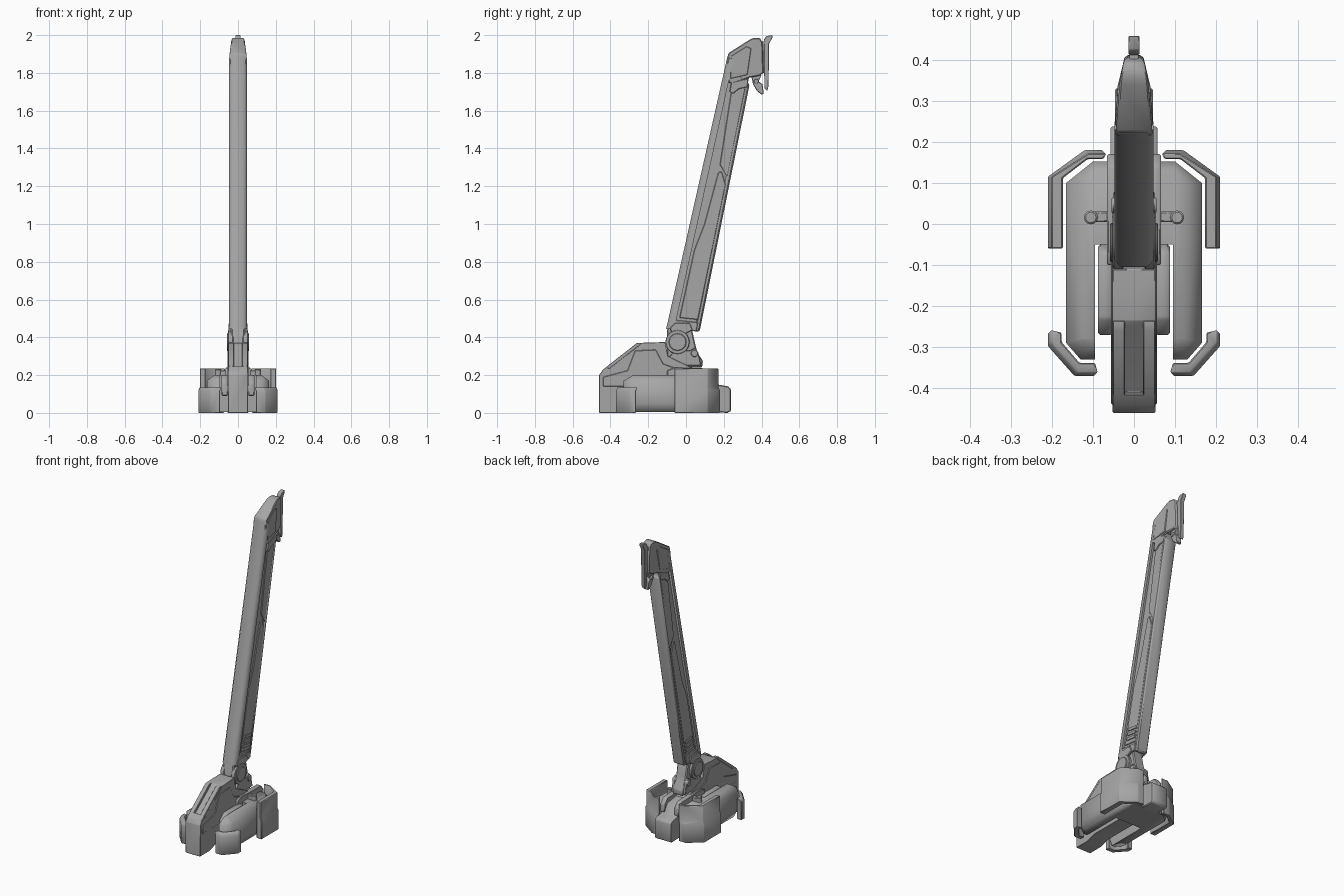
import bpy, bmesh, math
from mathutils import Vector

if "Cube" in bpy.data.objects:
    bpy.data.objects.remove(bpy.data.objects["Cube"])

# Dark metal used on every part
metal = bpy.data.materials.new("dark_metal")
metal.diffuse_color = (.38, .38, .38, 1)
metal.use_nodes = True
metal.node_tree.nodes["Principled BSDF"].inputs["Base Color"].default_value = metal.diffuse_color


def finish(name, bm, bevel=0.0):
    bmesh.ops.recalc_face_normals(bm, faces=bm.faces)
    me = bpy.data.meshes.new(name)
    bm.to_mesh(me)
    bm.free()
    me.materials.append(metal)
    ob = bpy.data.objects.new(name, me)
    bpy.context.collection.objects.link(ob)
    if bevel:
        m = ob.modifiers.new("bevel", 'BEVEL')
        m.width, m.segments, m.limit_method = bevel, 1, 'ANGLE'
        m.angle_limit = math.radians(35)
    bpy.ops.object.select_all(action='DESELECT')
    ob.select_set(True)
    bpy.context.view_layer.objects.active = ob
    bpy.ops.object.shade_smooth_by_angle(angle=math.radians(75))
    return ob


def loft(name, rings, bevel=0.0):
    """Closed solid through rings of equal point count."""
    bm = bmesh.new()
    vr = [[bm.verts.new(p) for p in r] for r in rings]
    n = len(vr[0])
    for a, b in zip(vr, vr[1:]):
        for i in range(n):
            bm.faces.new((a[i], a[(i + 1) % n], b[(i + 1) % n], b[i]))
    bm.faces.new(vr[0])
    bm.faces.new(vr[-1])
    return finish(name, bm, bevel)


def side(name, pts, x0, x1, bevel=0.004):
    """Side profile (y, z) extruded between x0 and x1."""
    return loft(name, [[(x, y, z) for y, z in pts] for x in (x0, x1)], bevel)


def side_pair(name, pts, x0, x1, bevel=0.003):
    for tag, s in (("right", 1), ("left", -1)):
        side(f"{name}_{tag}", pts, s * x0, s * x1, bevel)


def box(y0, y1, z0, z1):
    return [(y0, z0), (y1, z0), (y1, z1), (y0, z1)]


def drum(name, y, z, r, x0, x1, n=20, bevel=0.004):
    pts = [(y + r * math.cos(2 * math.pi * i / n), z + r * math.sin(2 * math.pi * i / n)) for i in range(n)]
    side(name, pts, x0, x1, bevel)


def drum_pair(name, y, z, r, x0, x1, n=20, bevel=0.003):
    for tag, s in (("right", 1), ("left", -1)):
        drum(f"{name}_{tag}", y, z, r, s * x0, s * x1, n, bevel)


def plan_pair(name, levels, bevel=0.003):
    """levels: list of (z, plan points), mirrored across x."""
    for tag, s in (("right", 1), ("left", -1)):
        loft(f"{name}_{tag}", [[(s * x, y, z) for x, y in pts] for z, pts in levels], bevel)


def shrink(pts, d, n):
    """Pull the first n (outer) plan points toward the middle."""
    return [(x - d, y - math.copysign(d, y) * (abs(y) > .17)) if i < n else (x, y)
            for i, (x, y) in enumerate(pts)]


# Hull: two halves with an open slot at the front
hull = [(0, .152), (.10, .152), (.165, .10), (.165, -.29), (.13, -.33), (.095, -.33), (.095, -.05), (0, -.05)]
low = [(x * (.9 if x > .1 else 1), y * .95 if y < -.1 else y) for x, y in hull]
top = [(min(x, .125), min(y, .13) if y > -.1 else max(y, -.28)) for x, y in hull]
plan_pair("hull", [(.004, low), (.05, hull), (.17, hull), (.20, top)], 0)

# Corner fenders
rear = [(.21, -.06), (.21, .115), (.12, .18), (.075, .18), (.075, .158), (.113, .158), (.173, .112), (.173, -.06)]
plan_pair("rear_fender", [(0, rear), (.12, rear), (.135, shrink(rear, .008, 4)), (.235, shrink(rear, .008, 4))])
front = [(.21, -.265), (.21, -.297), (.145, -.37), (.095, -.37), (.095, -.338), (.133, -.338), (.176, -.288), (.176, -.265)]
plan_pair("front_fender", [(0, front), (.115, front), (.135, shrink(front, .008, 4))])

# Wedge-shaped nose with a sunken channel on its slope
side("nose", [(-.46, 0), (-.46, .20), (-.44, .228), (-.415, .248), (-.41, .232), (-.25, .357), (-.235, .371),
              (-.11, .375), (-.095, .30), (.03, .24), (.06, .20), (.06, .02), (-.30, .02), (-.36, 0)], -.052, .052, .002)
side_pair("nose_slope_rail", [(-.418, .2465), (-.26, .37), (-.235, .3715), (-.25, .355), (-.41, .23)], .022, .0515, .002)
side_pair("nose_side_panel", [(-.44, .14), (-.44, .19), (-.31, .225), (-.27, .33), (-.16, .335), (-.12, .26),
                              (.02, .21), (.02, .14)], .05, .056)
side_pair("nose_side_pod", [(-.27, .09), (-.27, .16), (-.23, .20), (-.07, .20), (-.05, .17), (-.05, .09)], .052, .088, .006)

# Rear spine and deck
side("tail_block", [(.0, .01), (.22, 0), (.238, .01), (.238, .125), (.225, .14), (.17, .15), (.14, .20), (.0, .22)],
     -.057, .057, .005)
side_pair("deck_rail", [(-.10, .19), (-.10, .225), (-.06, .24), (.14, .235), (.17, .20), (.17, .15), (.10, .15)],
          .035, .066, .004)
side_pair("deck_cross_arm", box(.005, .03, .19, .225), .06, .105)

# Small capped studs on the deck
stud = [(.105 + .017 * math.cos(i * math.pi / 6), .016 + .017 * math.sin(i * math.pi / 6)) for i in range(12)]
plan_pair("deck_stud", [(.185, stud), (.232, stud)], .004)

# Turntable neck, pivot and bracket
side("neck", [(-.11, .24), (.085, .24), (.09, .275), (.06, .32), (.05, .36), (.03, .45), (.0, .49), (-.07, .49),
              (-.10, .44), (-.10, .33)], -.036, .036, .006)
side_pair("neck_bracket", [(-.10, .25), (-.10, .285), (-.06, .33), (.02, .33), (.045, .345), (.065, .32), (.08, .25)],
          .033, .05)
drum_pair("pivot_drum", -.045, .375, .064, .025, .052)
drum_pair("pivot_cap", -.045, .375, .047, .05, .059, 12)
drum_pair("rear_pin", .045, .315, .02, .03, .055, 10)
side_pair("pivot_lug", [(-.075, .42), (-.085, .45), (-.06, .475), (.02, .475), (.035, .44), (.0, .42)], .03, .05)

# Boom: helper maps (along, across) to the leaning, tapering side outline
A, B, C, D = (Vector(p) for p in ((-.105, .445), (.22, 1.89), (.072, .43), (.345, 1.78)))


def on_boom(t, s):
    p = A.lerp(B, t).lerp(C.lerp(D, t), s)
    return (p.x, p.y)


def strip(t0, t1, s0, s1):
    return [on_boom(t0, s0), on_boom(t0, s1), on_boom(t1, s1), on_boom(t1, s0)]


def boom_shape(*pts):
    return [on_boom(t, s) for t, s in pts]


side("boom_core", boom_shape((.02, .06), (.0, .4), (.02, .93), (1, .93), (1, .06)), -.034, .034, 0)
w = .047
ring = [(.0, .032), (.09, w), (.24, w), (.24, -w), (.09, -w), (.0, -.032)]
loft("boom_front_spar", [[(x, *on_boom(t, s)) for s, x in ring] for t in (0.0, 1.0)])
side("boom_rear_spar", strip(.0, .97, .84, 1.0), -.042, .042, .008)
side_pair("boom_foot_cap", boom_shape((.0, .2), (.0, .9), (.035, .9), (.035, .2)), .033, .045)
side_pair("boom_long_panel", boom_shape((.045, .32), (.045, .88), (.57, .88), (.61, .66), (.60, .55), (.40, .46), (.30, .32)),
          .033, .041)
side_pair("boom_top_panel", boom_shape((.63, .55), (.60, .88), (.97, .88), (.97, .40), (.90, .40)), .033, .040)
for i in range(3):
    t = .062 + i * .021
    side_pair(f"boom_louver_{i + 1}", strip(t, t + .012, .42, .83), .040, .047, 0)

# Boom head, tapering in width toward the tip
head = [(.215, 1.86, .046), (.225, 1.905, .044), (.34, 1.978, .036), (.36, 1.985, .034), (.392, 1.985, .026),
        (.405, 1.96, .021), (.41, 1.80, .022), (.39, 1.785, .028), (.335, 1.775, .038), (.245, 1.74, .046), (.225, 1.75, .046)]
loft("boom_head", [[(s * x, y, z) for y, z, x in head] for s in (1, -1)], .005)
plate = [(.235, 1.77, .048), (.24, 1.89, .046), (.32, 1.94, .040), (.345, 1.93, .038), (.325, 1.79, .041)]
for tag, s in (("right", 1), ("left", -1)):
    loft(f"head_cheek_{tag}", [[(s * (x - d), y, z) for y, z, x in plate] for d in (.012, 0)], .002)
side_pair("head_collar", [(.23, 1.70), (.24, 1.75), (.33, 1.77), (.325, 1.725), (.28, 1.715), (.25, 1.69)], .03, .046)

# Hanging tip plate with a hooked top, and latch underneath
side("tip_plate", [(.415, 1.72), (.43, 1.705), (.437, 1.73), (.44, 1.955), (.457, 1.985), (.458, 2.0), (.425, 1.995),
                   (.412, 1.975)], -.013, .013, .002)
side("tip_spacer", box(.39, .425, 1.80, 1.965), -.011, .011, .002)
side("latch", [(.345, 1.785), (.355, 1.74), (.375, 1.705), (.40, 1.685), (.412, 1.69), (.405, 1.74), (.385, 1.755),
               (.40, 1.79)], -.017, .017, .003)
drum("latch_pin", .372, 1.755, .013, -.024, .024, 10, .002)
